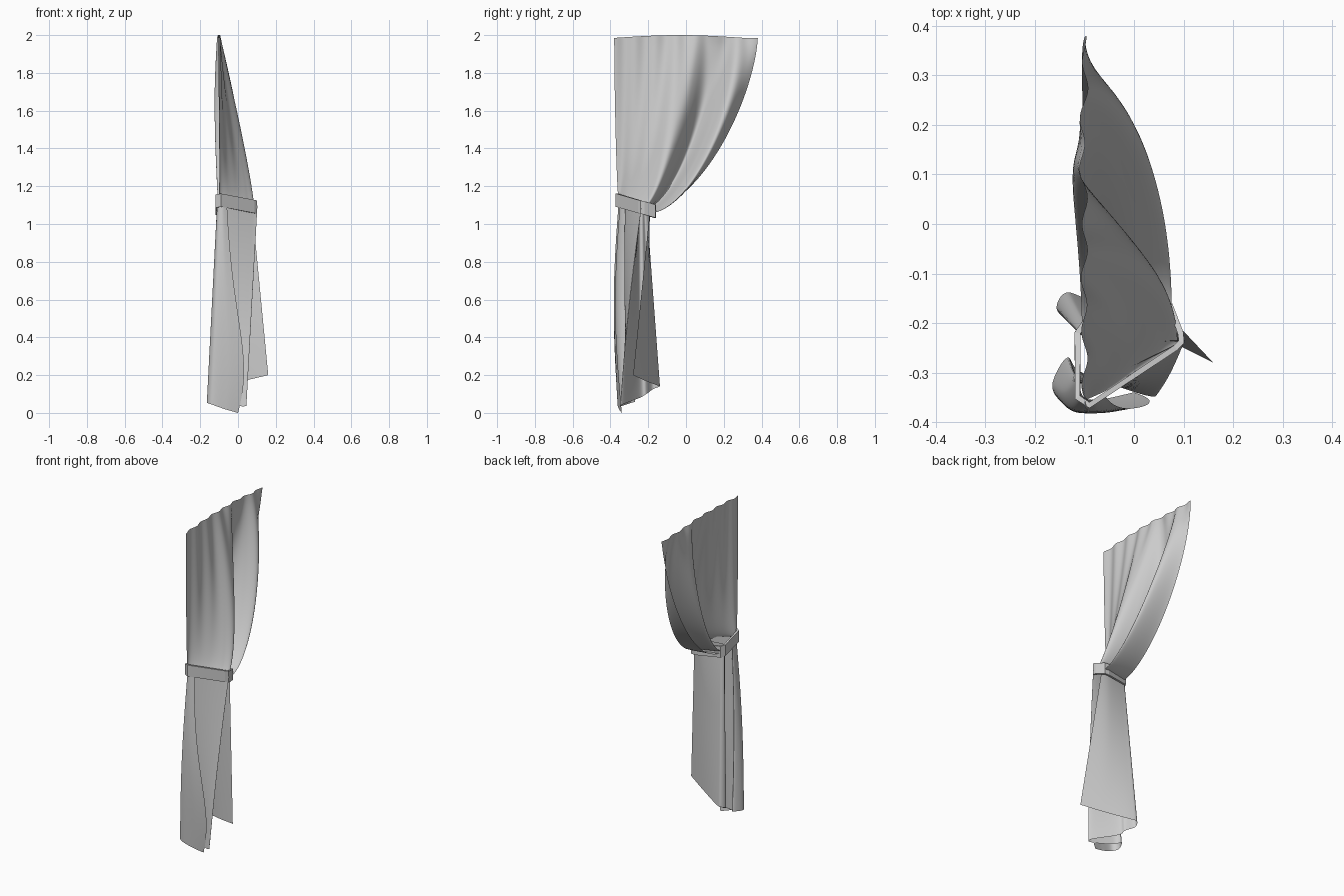
import bpy
import bmesh
import math
from mathutils import Vector

old_cube = bpy.data.objects.get("Cube")
if old_cube:
    bpy.data.objects.remove(old_cube, do_unlink=True)


def make_material(name, color):
    material = bpy.data.materials.new(name)
    material.use_nodes = True
    material.diffuse_color = color
    material.node_tree.nodes["Principled BSDF"].inputs["Base Color"].default_value = color
    return material


def spline(points, amount):
    """Smooth interpolation through evenly spaced control points."""
    points = [Vector(p) for p in points]
    last = len(points) - 1
    index = min(int(amount * last), last - 1)
    t = amount * last - index
    a, b = points[max(index - 1, 0)], points[index]
    c, d = points[index + 1], points[min(index + 2, last)]
    start, end = (c - a) / 2, (d - b) / 2
    return b + start * t + (3 * (c - b) - 2 * start - end) * t**2 + (2 * (b - c) + start + end) * t**3


def make_sheet(name, surface, columns, rows, material, closed=False):
    """Grid surface from a function of the position across and down."""
    mesh_builder = bmesh.new()
    grid = []
    for row in range(rows + 1):
        count = columns if closed else columns + 1
        grid.append([mesh_builder.verts.new(surface(col / columns, row / rows)) for col in range(count)])
    for upper, lower in zip(grid, grid[1:]):
        for col in range(columns):
            after = (col + 1) % len(upper)
            mesh_builder.faces.new((upper[col], lower[col], lower[after], upper[after]))
    bmesh.ops.recalc_face_normals(mesh_builder, faces=mesh_builder.faces)
    mesh = bpy.data.meshes.new(name)
    mesh_builder.to_mesh(mesh)
    mesh_builder.free()
    mesh.materials.append(material)
    obj = bpy.data.objects.new(name, mesh)
    bpy.context.collection.objects.link(obj)
    return obj


def smooth(obj):
    bpy.ops.object.select_all(action="DESELECT")
    obj.select_set(True)
    bpy.context.view_layer.objects.active = obj
    bpy.ops.object.shade_smooth_by_angle(angle=math.radians(50))


def band_height(y):
    """The tie slopes down away from the front."""
    return 1.02 - 0.29 * y


cloth = make_material("grey cloth", (0.6, 0.6, 0.6, 1))

# Upper curtain: straight rail edge, swept into two deep folds inside the tie
gather = [
    (-0.1, -0.355), (-0.09, -0.352), (-0.05, -0.333), (0, -0.3), (0.055, -0.263), (0.085, -0.235),
    (0, -0.225), (-0.1, -0.225), (0.02, -0.195), (0.07, -0.175), (-0.09, -0.2),
]


def upper_surface(across, down):
    t = 1 - (1 - down) ** 2
    waist = spline(gather, across)
    sweep = 1 - (1 - t**1.5) ** 0.6
    outward = 1 - (1 - t) ** 1.2
    top_y = -0.38 + 0.76 * across
    top_z = 1.985 + 0.015 * math.sin(math.pi * min(across * 1.1, 1))
    x = -0.1 + (waist.x + 0.1) * outward
    y = top_y + (waist.y - top_y) * sweep
    z = top_z + (band_height(waist.y) - 0.01 - top_z) * t
    # Folds roll backward most halfway down, with fine ripples at the rail
    depth = (0.004 + 0.018 * math.sin(math.pi * t**0.7)) * min(1, across**1.5 * 1.3)
    x += depth * (math.cos(math.tau * 2.5 * (across - 0.5)) - 0.6)
    x += 0.006 * (1 - t) * math.cos(math.tau * 7 * across)
    return x, y, z


smooth(make_sheet("upper_curtain", upper_surface, 120, 60, cloth))

# Lower curtain: folded at the tie, opening into loose curled pleats
folds = [
    (-0.06, -0.345), (-0.085, -0.355), (-0.105, -0.345), (-0.11, -0.31), (-0.105, -0.3),
    (-0.08, -0.32), (0.08, -0.245), (0.085, -0.235), (-0.08, -0.25), (-0.1, -0.23),
    (-0.11, -0.22), (-0.1, -0.21), (-0.08, -0.205), (0.02, -0.19), (0.075, -0.19),
]
hem = [
    (0, -0.34, 0), (-0.07, -0.355, 0.02), (-0.14, -0.36, 0.045), (-0.165, -0.325, 0.055),
    (-0.135, -0.27, 0.06), (-0.105, -0.3, 0.05), (0.02, -0.345, 0.035), (0.035, -0.335, 0.045),
    (-0.09, -0.245, 0.08), (-0.11, -0.21, 0.1), (-0.155, -0.175, 0.125), (-0.14, -0.14, 0.14),
    (-0.1, -0.15, 0.145), (0.03, -0.215, 0.17), (0.16, -0.28, 0.2),
]


def lower_surface(across, down):
    waist, end = spline(folds, across), spline(hem, across)
    start = Vector((waist.x, waist.y, band_height(waist.y) + 0.01))
    point = start.lerp(end, down)
    # The front panel billows forward and its free edge curves sideways
    point.y -= 0.03 * math.sin(math.pi * down) * max(0, 1 - across * 1.4)
    point.x += 0.045 * math.sin(math.pi * down**2.5) * max(0, 1 - across * 8)
    return point


smooth(make_sheet("lower_curtain", lower_surface, 140, 24, cloth))

# Tie band: a sloping closed strap around the gathered cloth
strap = [
    (-0.09, -0.366), (0.084, -0.25), (0.096, -0.238), (0.094, -0.22),
    (0.074, -0.166), (0.05, -0.165), (-0.1, -0.2), (-0.114, -0.22), (-0.114, -0.35),
]


def band_surface(across, down):
    x, y = strap[round(across * len(strap))]
    return x, y, band_height(y) + 0.035 - 0.07 * down


band = make_sheet("tie_band", band_surface, len(strap), 1, cloth, closed=True)
thickness = band.modifiers.new("strap thickness", "SOLIDIFY")
thickness.thickness = 0.012
thickness.offset = 0
